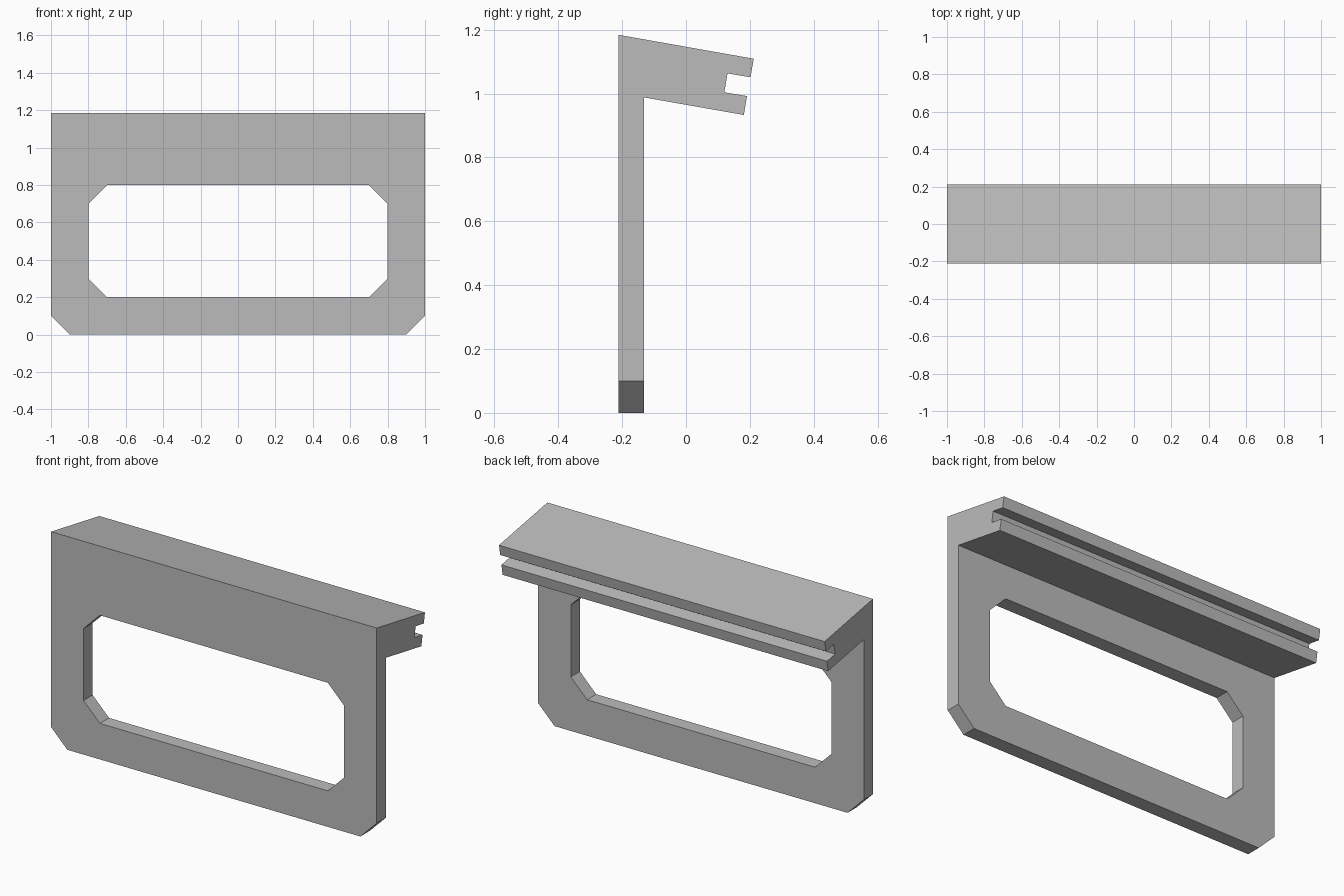
import bpy
import bmesh
from mathutils import Vector

if "Cube" in bpy.data.objects:
    bpy.data.objects.remove(bpy.data.objects["Cube"], do_unlink=True)

grey = bpy.data.materials.new("plain grey")
grey.use_nodes = True
grey.diffuse_color = (0.5, 0.5, 0.5, 1)
grey.node_tree.nodes["Principled BSDF"].inputs["Base Color"].default_value = (0.5, 0.5, 0.5, 1)


def prism(name, points, sweep):
    """Extrude a flat outline along a vector into a closed solid."""
    bm = bmesh.new()
    face = bm.faces.new([bm.verts.new(p) for p in points])
    new = bmesh.ops.extrude_face_region(bm, geom=[face])["geom"]
    bmesh.ops.translate(bm, vec=Vector(sweep),
                        verts=[g for g in new if isinstance(g, bmesh.types.BMVert)])
    bmesh.ops.recalc_face_normals(bm, faces=bm.faces)
    mesh = bpy.data.meshes.new(name)
    bm.to_mesh(mesh)
    bm.free()
    mesh.materials.append(grey)
    obj = bpy.data.objects.new(name, mesh)
    bpy.context.collection.objects.link(obj)
    return obj


# Side profile: upright panel with a sloping, grooved top ledge
profile = [(-0.212, 0), (-0.132, 0), (-0.132, 0.988), (0.181, 0.933),
           (0.191, 0.992), (0.12, 1.004), (0.13, 1.063), (0.202, 1.051),
           (0.212, 1.109), (-0.212, 1.184)]
frame = prism("panel_with_grooved_ledge", [(-1, y, z) for y, z in profile], (2, 0, 0))

# Cutters: chamfered window and the two bottom corners
half = [(0.7, 0.2), (0.8, 0.3), (0.8, 0.7), (0.7, 0.8)]
window = half + [(-x, z) for x, z in reversed(half)]
cutters = {"window_cutter": window}
for side, s in (("left", 1), ("right", -1)):
    cutters[side + "_corner_cutter"] = [(s * 0.8, -0.1), (s * 1.1, -0.1), (s * 1.1, 0.2)]

for name, outline in cutters.items():
    cutter = prism(name, [(x, -0.4, z) for x, z in outline], (0, 0.8, 0))
    cutter.hide_render = True
    cutter.hide_set(True)
    cutter.display_type = 'WIRE'
    cut = frame.modifiers.new(name, 'BOOLEAN')
    cut.operation = 'DIFFERENCE'
    cut.solver = 'EXACT'
    cut.object = cutter

# Bake the cuts and remove the cutters
bpy.context.view_layer.update()
evaluated = frame.evaluated_get(bpy.context.evaluated_depsgraph_get())
baked = bpy.data.meshes.new_from_object(evaluated)
frame.modifiers.clear()
frame.data = baked
for name in cutters:
    bpy.data.objects.remove(bpy.data.objects[name], do_unlink=True)
